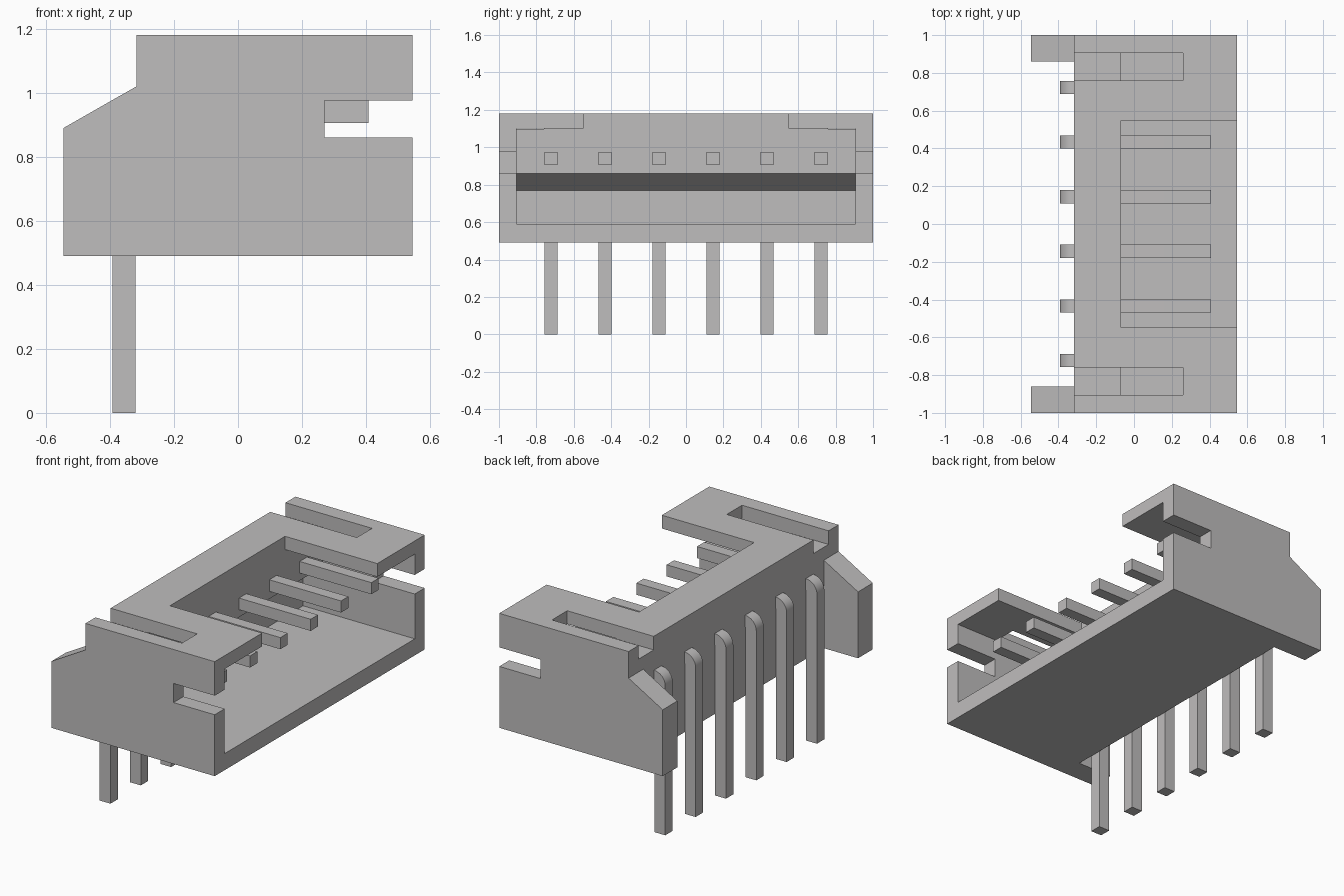
import bpy, bmesh, math

if "Cube" in bpy.data.objects:
    bpy.data.objects.remove(bpy.data.objects["Cube"])

grey = bpy.data.materials.new("light grey")
grey.diffuse_color = (0.52, 0.51, 0.51, 1)
grey.use_nodes = True
grey.node_tree.nodes["Principled BSDF"].inputs["Base Color"].default_value = grey.diffuse_color


def extrude(name, profile, y0, y1):
    """Extrude an (x, z) profile along y."""
    bm = bmesh.new()
    face = bm.faces.new([bm.verts.new((x, y0, z)) for x, z in profile])
    new = bmesh.ops.extrude_face_region(bm, geom=[face])["geom"]
    bmesh.ops.translate(bm, vec=(0, y1 - y0, 0),
                        verts=[v for v in new if isinstance(v, bmesh.types.BMVert)])
    bmesh.ops.recalc_face_normals(bm, faces=bm.faces)
    mesh = bpy.data.meshes.new(name)
    bm.to_mesh(mesh)
    bm.free()
    mesh.materials.append(grey)
    ob = bpy.data.objects.new(name, mesh)
    bpy.context.collection.objects.link(ob)
    return ob


def rect(x0, x1, z0, z1):
    return [(x0, z0), (x1, z0), (x1, z1), (x0, z1)]


def cut(target, profile, y0, y1):
    """Subtract an extruded profile from the target."""
    cutter = extrude("cutter", profile, y0, y1)
    cutter.hide_render = True
    mod = target.modifiers.new("cut", "BOOLEAN")
    mod.operation, mod.solver, mod.object = "DIFFERENCE", "EXACT", cutter
    bpy.context.view_layer.objects.active = target
    bpy.ops.object.modifier_apply(modifier=mod.name)
    bpy.data.objects.remove(cutter)


# Housing: side outline including the rear ears
housing = extrude("housing", [(-0.545, 0.49), (0.545, 0.49), (0.545, 1.18),
                              (-0.317, 1.18), (-0.317, 1.02), (-0.545, 0.89)], -1, 1)
# Rear recess between the ears
cut(housing, rect(-0.7, -0.317, 0.3, 1.4), -0.86, 0.86)
# Mating cavity, open at the right, with an undercut rear wall
cut(housing, [(0.7, 0.59), (0.7, 1.10), (-0.07, 1.10), (-0.07, 0.86),
              (-0.20, 0.77), (-0.20, 0.59)], -0.905, 0.905)
# Wide opening in the roof
cut(housing, rect(-0.07, 0.7, 1.0, 1.4), -0.548, 0.548)
# Roof slots and side wall notches
for s in (-1, 1):
    a, b = sorted((s * 0.76, s * 0.905))
    cut(housing, rect(-0.7, 0.26, 1.098, 1.4), a, b)
    a, b = sorted((s * 0.88, s * 1.1))
    cut(housing, rect(0.27, 0.7, 0.86, 0.975), a, b)

# Bent pins with a rounded outer corner
R = 0.075
arc = [(-0.317 - R * math.sin(t), 0.90 + R * math.cos(t))
       for t in (i * math.pi / 16 for i in range(9))]
pin_profile = [(0.408, 0.905), (0.408, 0.975)] + arc + [(-0.392, 0), (-0.32, 0), (-0.32, 0.905)]
for i in range(6):
    y = (i - 2.5) * 0.289
    pin = extrude(f"pin_{i + 1}", pin_profile, y - 0.035, y + 0.035)
    bpy.ops.object.select_all(action="DESELECT")
    pin.select_set(True)
    bpy.context.view_layer.objects.active = pin
    bpy.ops.object.shade_smooth_by_angle(angle=math.radians(30))
